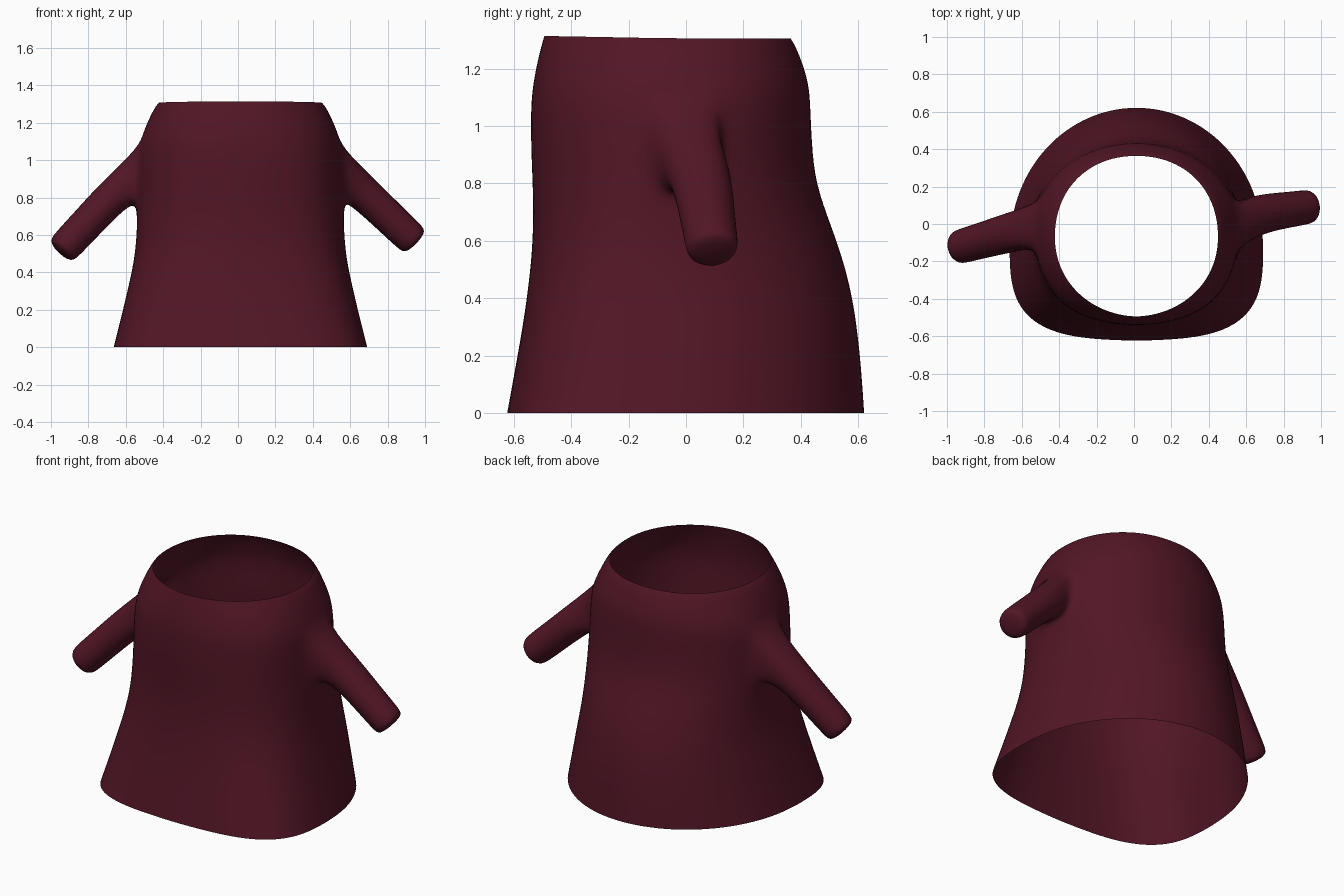
import bpy, bmesh
from math import sin, cos, pi
from mathutils import Vector

if "Cube" in bpy.data.objects:
    bpy.data.objects.remove(bpy.data.objects["Cube"])

N = 32          # columns around the body
CX = 0.013      # body centre in x
# z, half width, front y, back y, centre y, front squareness, back squareness
ROWS = [
    (0.00, 0.675, -0.622, 0.622, -0.10, 3.6, 2.0),
    (0.15, 0.637, -0.595, 0.612, -0.08, 3.4, 2.0),
    (0.30, 0.602, -0.568, 0.597, -0.06, 3.2, 2.0),
    (0.45, 0.568, -0.547, 0.572, -0.04, 3.0, 2.0),
    (0.60, 0.552, -0.532, 0.527, -0.02, 2.8, 2.0),
    (0.77, 0.549, -0.532, 0.460,  0.00, 2.7, 2.0),
    (0.90, 0.545, -0.539, 0.440,  0.00, 2.65, 2.0),
    (1.07, 0.540, -0.541, 0.434,  0.00, 2.6, 2.0),
    (1.15, 0.518, -0.532, 0.428, -0.02, 2.5, 2.05),
    (1.23, 0.484, -0.517, 0.402, -0.05, 2.3, 2.1),
    (1.285, 0.455, -0.503, 0.378, -0.06, 2.15, 2.15),
    (1.31, 0.436, -0.495, 0.364, -0.07, 2.1, 2.15),
]
MID_ROW = 6     # row at the middle of each sleeve root

bm = bmesh.new()

# Body: open tube, squarer at the front than at the back
grid = []
for z, w, yf, yb, cy, nf, nb in ROWS:
    ring = []
    for i in range(N):
        c, s = cos(2 * pi * i / N), sin(2 * pi * i / N)
        n, b = (nb, yb - cy) if s >= 0 else (nf, cy - yf)
        if s < 0:
            b *= 1 - 0.04 * abs(c)      # slight keel down the front
        r = 1.005 / (abs(c) ** n + abs(s) ** n) ** (1 / n)
        dz = 0.008 * max(0, -s) - 0.004 if z > 1.3 else 0
        ring.append(bm.verts.new((CX + r * w * c, cy + r * b * s, z + dz)))
    grid.append(ring)
for lo, hi in zip(grid, grid[1:]):
    for i in range(N):
        j = (i + 1) % N
        bm.faces.new((lo[i], lo[j], hi[j], hi[i]))

# Sleeves: replace a 2 x 2 patch of the body by a tube with a closed end
LOOP = [(-1, -1), (0, -1), (1, -1), (1, 0), (1, 1), (0, 1), (-1, 1), (-1, 0)]


def sleeve(col, start, end, side):
    bmesh.ops.delete(bm, geom=[grid[MID_ROW][col]], context='VERTS')
    prev = [grid[MID_ROW + r][(col + c) % N] for c, r in LOOP]
    for v, (c, r) in zip(prev, LOOP):   # widen the root of the sleeve
        v.co.y += 0.022 * c * side
    start, end = Vector(start), Vector(end)
    d = (end - start).normalized()
    s = Vector((0, side, 0))
    s = (s - d * s.dot(d)).normalized()
    u = d.cross(s)
    for t, rs, ru in ((0, 0.118, 0.104), (0.5, 0.106, 0.099),
                      (0.88, 0.102, 0.098), (1.0, 0.095, 0.088)):
        c = start.lerp(end, t)
        ring = []
        for a, b in LOOP:
            v = Vector((a, b)).normalized()
            ring.append(bm.verts.new(c + s * v.x * rs + u * v.y * ru))
        for k in range(8):
            m = (k + 1) % 8
            bm.faces.new((prev[k], prev[m], ring[m], ring[k]))
        prev = ring
    bm.faces.new(prev)


sleeve(0, (0.66, 0.052, 0.835), (0.955, 0.095, 0.555), 1)
sleeve(N // 2, (-0.66, -0.045, 0.82), (-0.955, -0.128, 0.505), -1)

mesh = bpy.data.meshes.new("coat")
bm.to_mesh(mesh)
bm.free()
coat = bpy.data.objects.new("coat", mesh)
bpy.context.collection.objects.link(coat)
for p in mesh.polygons:
    p.use_smooth = True

sub = coat.modifiers.new("smooth", 'SUBSURF')
sub.levels = sub.render_levels = 2

# Dark red cloth
mat = bpy.data.materials.new("dark_red_cloth")
mat.diffuse_color = (0.085, 0.008, 0.019, 1)
mat.use_nodes = True
mat.node_tree.nodes["Principled BSDF"].inputs["Base Color"].default_value = mat.diffuse_color
mesh.materials.append(mat)
